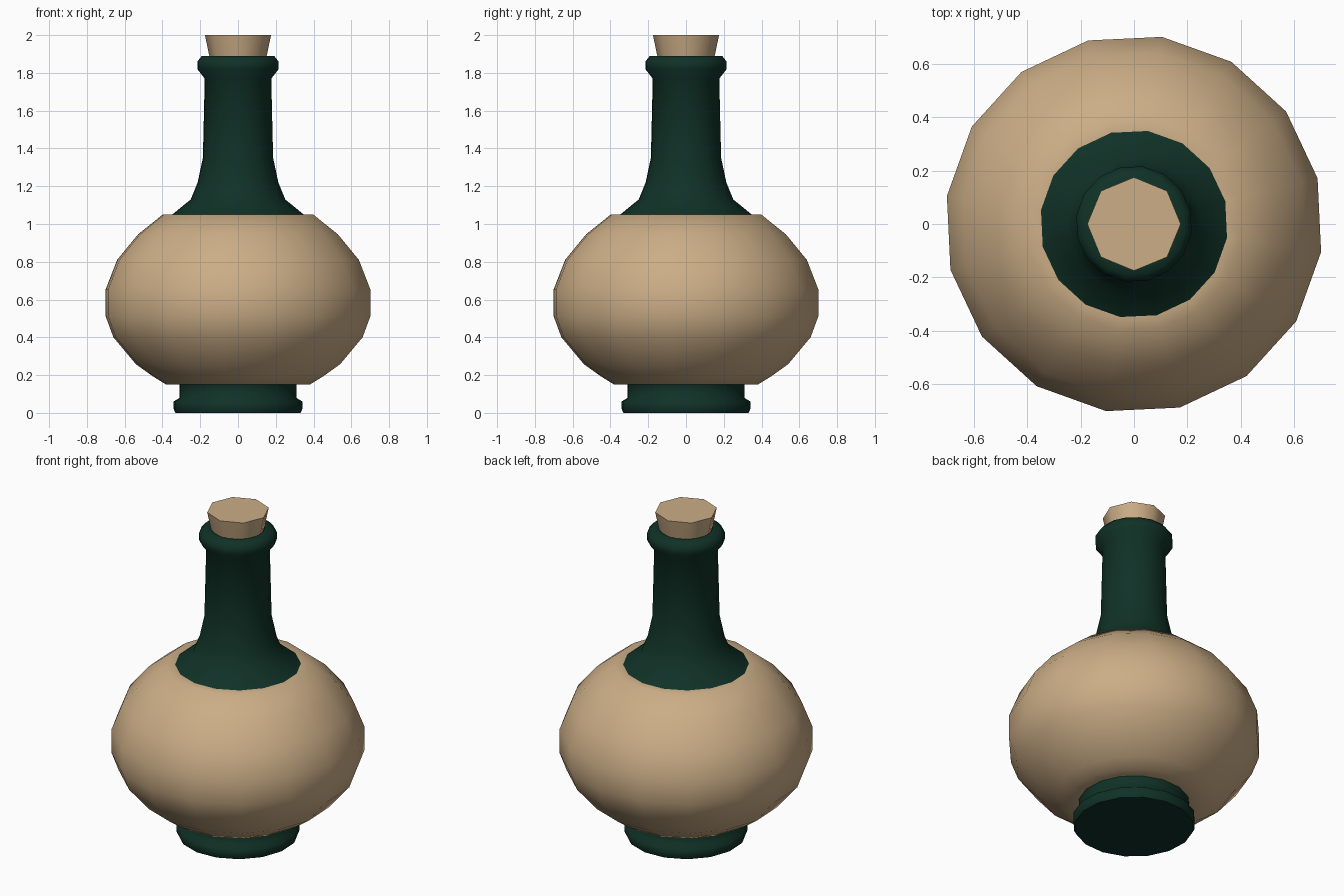
import bpy
import bmesh
from math import radians, sin, cos, tau

cube = bpy.data.objects.get("Cube")
if cube:
    bpy.data.objects.remove(cube, do_unlink=True)


def make_material(name, colour):
    mat = bpy.data.materials.new(name)
    mat.use_nodes = True
    mat.diffuse_color = colour
    mat.node_tree.nodes["Principled BSDF"].inputs["Base Color"].default_value = colour
    return mat


def lathe(name, profile, sides, turn, mat, sharp_angle):
    """Spin (radius, height) points around z and cap both ends."""
    bm = bmesh.new()
    rings = []
    for radius, z in profile:
        angles = [radians(turn) + tau * i / sides for i in range(sides)]
        rings.append([bm.verts.new((radius * cos(a), radius * sin(a), z)) for a in angles])
    for low, high in zip(rings, rings[1:]):
        for i in range(sides):
            j = (i + 1) % sides
            bm.faces.new((low[i], low[j], high[j], high[i]))
    bm.faces.new(rings[0][::-1])
    bm.faces.new(rings[-1])
    bmesh.ops.recalc_face_normals(bm, faces=bm.faces)
    mesh = bpy.data.meshes.new(name)
    bm.to_mesh(mesh)
    bm.free()
    mesh.materials.append(mat)
    obj = bpy.data.objects.new(name, mesh)
    bpy.context.collection.objects.link(obj)
    bpy.ops.object.select_all(action='DESELECT')
    obj.select_set(True)
    bpy.context.view_layer.objects.active = obj
    bpy.ops.object.shade_smooth_by_angle(angle=radians(sharp_angle))
    return obj


green = make_material("dark green glass", (0.005, 0.031, 0.020, 1))
tan = make_material("pale tan", (0.60, 0.42, 0.24, 1))

# Glass bottle: foot, hidden body, shoulder, neck and rolled lip
bottle_profile = [
    (0.335, 0), (0.344, 0.02), (0.344, 0.06), (0.313, 0.08), (0.313, 0.17),
    (0.60, 0.45), (0.60, 0.70), (0.43, 1.0),
    (0.352, 1.05), (0.253, 1.13), (0.216, 1.22), (0.188, 1.35), (0.178, 1.77),
    (0.218, 1.82), (0.218, 1.86), (0.193, 1.89), (0.15, 1.89), (0.14, 1.87),
]
lathe("bottle", bottle_profile, 16, 14, green, 60)

# Woven cover around the round body
cover_profile = [
    (0.30, 0.15), (0.385, 0.15), (0.455, 0.193), (0.547, 0.258), (0.667, 0.40),
    (0.708, 0.51), (0.708, 0.655), (0.647, 0.81), (0.535, 0.945),
    (0.403, 1.05), (0.34, 1.05),
]
lathe("woven_cover", cover_profile, 16, 14, tan, 60)

# Tapered stopper
lathe("cork", [(0.14, 1.84), (0.152, 1.89), (0.175, 2.0)], 8, 0, tan, 50)
